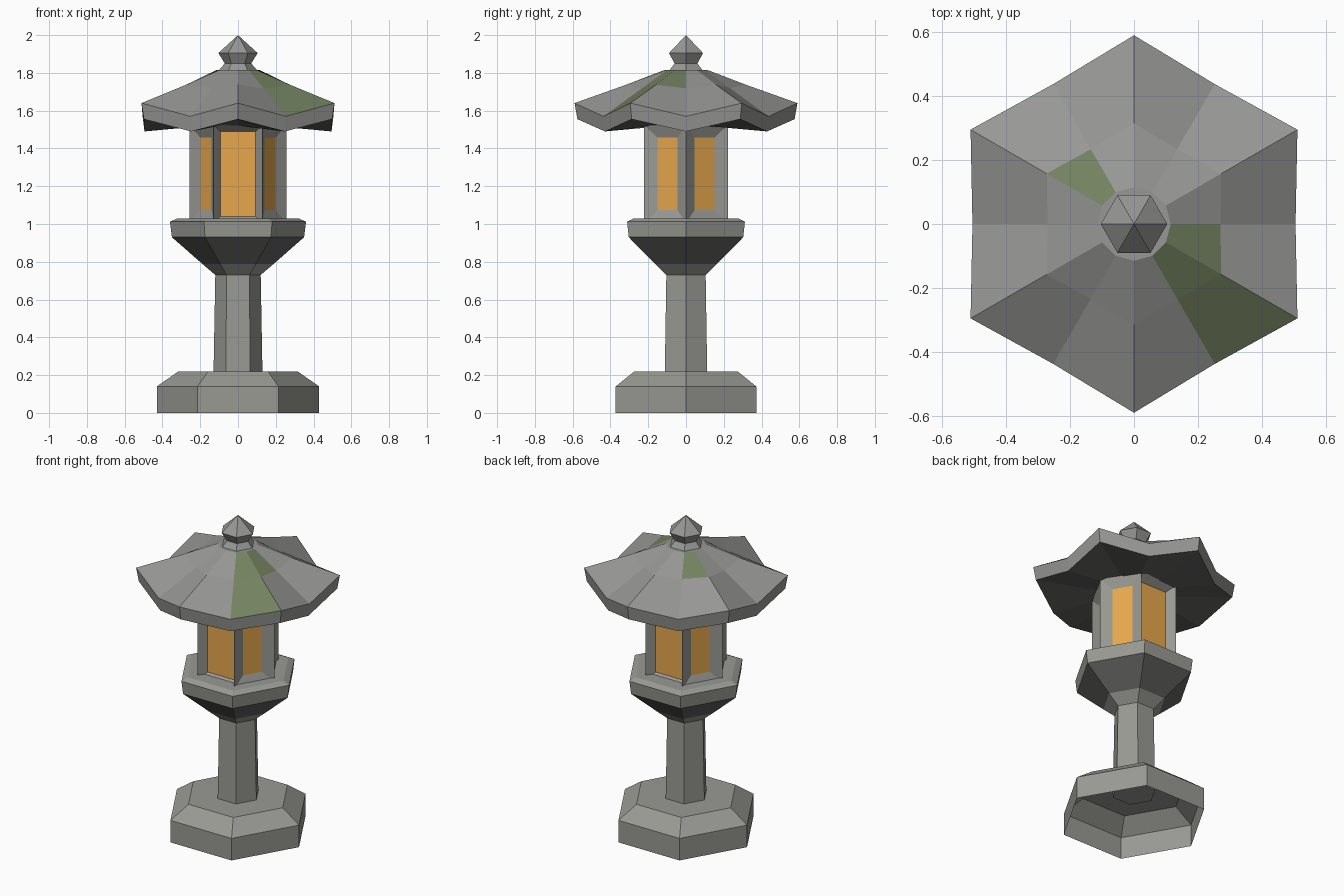
import bpy, bmesh, math

if "Cube" in bpy.data.objects:
    bpy.data.objects.remove(bpy.data.objects["Cube"])


def material(name, rgb):
    m = bpy.data.materials.new(name)
    m.diffuse_color = (*rgb, 1.0)
    m.use_nodes = True
    m.node_tree.nodes["Principled BSDF"].inputs["Base Color"].default_value = m.diffuse_color
    return m


STONE = material("grey_stone", (0.32, 0.32, 0.295))
ROOF = material("roof_stone", (0.31, 0.31, 0.3))
DARK = material("dark_stone", (0.125, 0.125, 0.12))
MOSS = material("moss_green", (0.17, 0.22, 0.115))
GLOW = material("amber_window", (0.82, 0.40, 0.075))


def ring(n, z, r_even, r_odd=None, z_odd=None):
    """n points around z; odd points may have their own radius and height."""
    pts = []
    for i in range(n):
        odd = i % 2 == 1
        r = r_odd if odd and r_odd is not None else r_even
        h = z_odd if odd and z_odd is not None else z
        a = 2 * math.pi * i / n
        pts.append((r * math.cos(a), r * math.sin(a), h))
    return pts


def loft(rings, cap_bottom=True, cap_top=True, apex=None):
    """Bridge rings from bottom to top; side faces come first, band by band."""
    bm = bmesh.new()
    loops = [[bm.verts.new(p) for p in r] for r in rings]
    n = len(rings[0])
    for lo, hi in zip(loops, loops[1:]):
        for i in range(n):
            j = (i + 1) % n
            bm.faces.new((lo[i], lo[j], hi[j], hi[i]))
    if apex is not None:
        tip = bm.verts.new((0, 0, apex))
        for i in range(n):
            bm.faces.new((loops[-1][i], loops[-1][(i + 1) % n], tip))
    elif cap_top:
        bm.faces.new(loops[-1])
    if cap_bottom:
        bm.faces.new(loops[0][::-1])
    bm.normal_update()
    bm.faces.ensure_lookup_table()
    return bm


def finish(bm, name, *mats):
    me = bpy.data.meshes.new(name)
    bm.to_mesh(me)
    bm.free()
    for m in mats:
        me.materials.append(m)
    ob = bpy.data.objects.new(name, me)
    bpy.context.collection.objects.link(ob)
    return ob


def hex_loft(profile, **kw):
    return loft([ring(6, z, r) for r, z in profile], **kw)


# hollow foot and shaft
finish(hex_loft([(0.43, 0), (0.43, 0.14), (0.315, 0.22)], cap_bottom=False), "base", STONE)
finish(hex_loft([(0.13, 0.19), (0.12, 0.74)]), "shaft", STONE)

# flared platform with a dark underside
bm = hex_loft([(0.12, 0.73), (0.188, 0.788), (0.35, 0.93), (0.36, 1.012), (0.32, 1.03)])
for f in bm.faces[6:12]:
    f.material_index = 1
finish(bm, "platform", STONE, DARK)

# light chamber: deep windows front and back, shallow ones on the other sides
bm = hex_loft([(0.257, 1.005), (0.257, 1.525)])
sides = list(bm.faces)[:6]
deep = [sides[1], sides[4]]
shallow = [f for f in sides if f not in deep]
for group, width, depth in ((deep, 0.036, -0.05), (shallow, 0.068, -0.027)):
    bmesh.ops.inset_individual(bm, faces=group, thickness=width, depth=depth,
                               use_even_offset=True)
for f in bm.faces:
    f.material_index = 0
for f in sides:
    f.material_index = 1
finish(bm, "light_chamber", STONE, GLOW)

# roof with upturned corners (odd points) and dipped edge middles (even points)
bm = loft([ring(12, 1.52, 0.2),
           ring(12, 1.49, 0.495, 0.575, 1.555),
           ring(12, 1.57, 0.505, 0.59, 1.64),
           ring(12, 1.718, 0.27, 0.315, 1.738),
           ring(12, 1.815, 0.115)])
# dark underside
for f in bm.faces[:12]:
    f.material_index = 2
# moss on a few roof facets: (band, segment)
for band, seg in ((3, 11), (3, 10), (2, 10), (3, 4)):
    bm.faces[band * 12 + seg].material_index = 1
finish(bm, "roof", ROOF, MOSS, DARK)

# finial
finish(hex_loft([(0.105, 1.81), (0.07, 1.85), (0.104, 1.905)], apex=2.0), "finial", ROOF)
